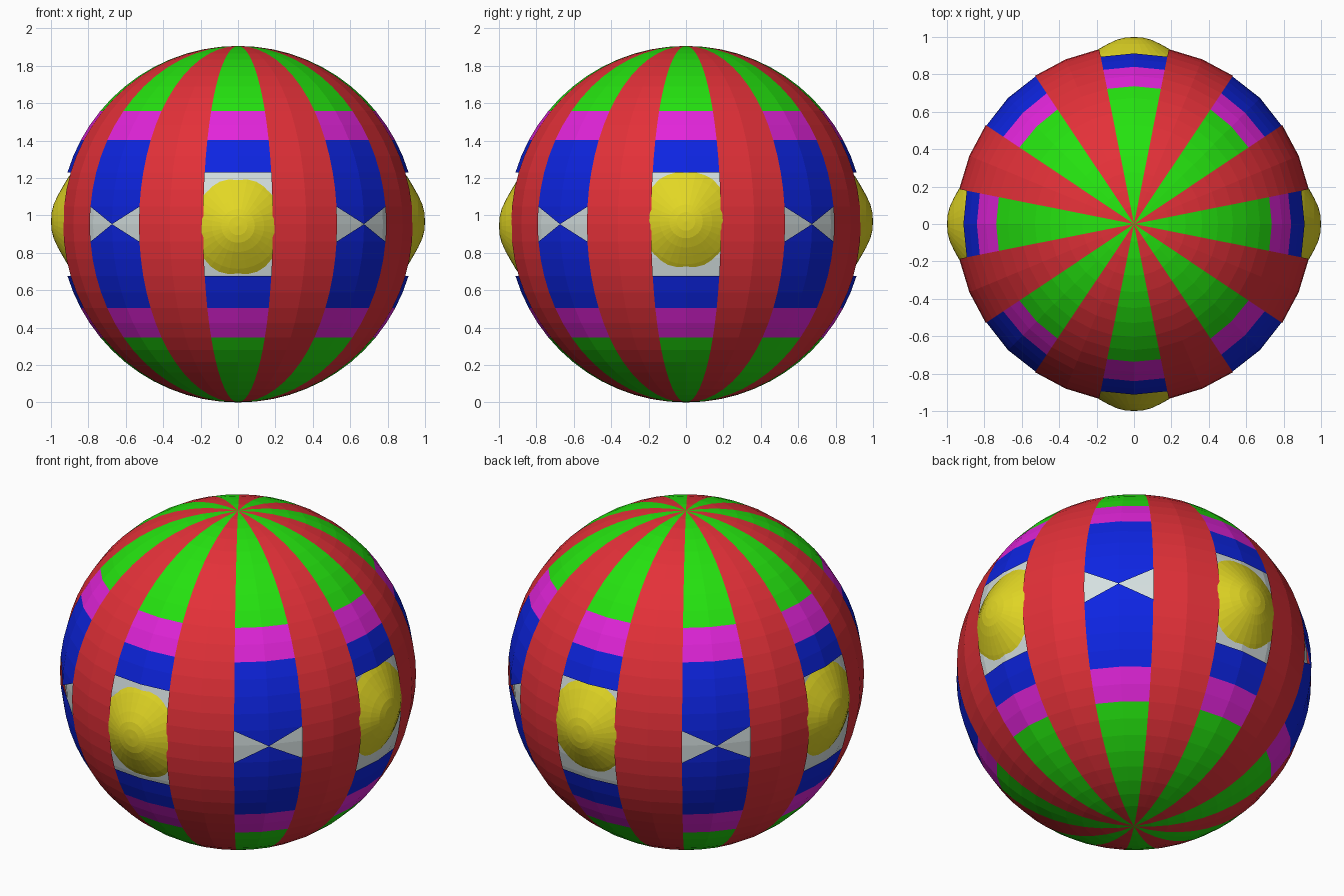
import bpy, bmesh, math
from mathutils import Matrix, Vector

if "Cube" in bpy.data.objects:
    bpy.data.objects.remove(bpy.data.objects["Cube"])

R, CZ = 0.953, 0.953
SEG, RINGS = 32, 32


def material(name, rgb):
    m = bpy.data.materials.new(name)
    m.diffuse_color = (*rgb, 1)
    m.use_nodes = True
    m.node_tree.nodes["Principled BSDF"].inputs["Base Color"].default_value = m.diffuse_color
    return m


red = material("red", (0.77, 0.03, 0.04))
green = material("green", (0.018, 0.76, 0.005))
magenta = material("magenta", (0.76, 0.018, 0.70))
blue = material("blue", (0.004, 0.018, 0.76))
yellow = material("yellow", (0.76, 0.68, 0.018))
white = material("pale grey", (0.66, 0.74, 0.74))


def finish(bm, name, mats):
    bmesh.ops.remove_doubles(bm, verts=bm.verts, dist=1e-4)
    bmesh.ops.recalc_face_normals(bm, faces=bm.faces)
    me = bpy.data.meshes.new(name)
    bm.to_mesh(me)
    bm.free()
    for m in mats:
        me.materials.append(m)
    ob = bpy.data.objects.new(name, me)
    bpy.context.collection.objects.link(ob)
    return ob


def point(i, j):
    """Point on the ball: i steps around, j steps above the equator."""
    a, t = math.tau * i / SEG, math.pi * j / RINGS
    return Vector((R * math.cos(t) * math.cos(a),
                   R * math.cos(t) * math.sin(a), CZ + R * math.sin(t)))


# Striped shell: red gores alternate with banded gores
bm = bmesh.new()
for i in range(SEG):
    gore = ((i + 1) // 2) % 16
    for j in range(-RINGS // 2, RINGS // 2):
        lat = abs(j + 0.5)
        corners = [(i, j), (i + 1, j), (i + 1, j + 1), (i, j + 1)]
        if gore % 2:
            mat = 0
        else:
            mat = 1 if lat > 7 else 2 if lat > 5 else 3
            if gore % 4 == 0 and lat < 3:
                continue                      # square window
            if gore % 4 == 2 and lat < 1:     # bow-tie window
                edge = i if i % 4 == 3 else i + 1
                corners.remove((edge, 0))
        if j == -RINGS // 2:
            corners = [(i, j), (i + 1, j + 1), (i, j + 1)]
        elif j == RINGS // 2 - 1:
            corners = [(i, j), (i + 1, j), (i, j + 1)]
        f = bm.faces.new([bm.verts.new(point(*c)) for c in corners])
        f.material_index = mat
finish(bm, "striped_shell", [red, green, magenta, blue])

# Pale inner ball seen through the windows
bm = bmesh.new()
bmesh.ops.create_uvsphere(bm, u_segments=SEG, v_segments=RINGS, radius=0.932,
                          matrix=Matrix.Translation((0, 0, CZ)))
finish(bm, "inner_ball", [white])

# Yellow domes bulging from the four square windows
PROFILE = [(0, 1.0), (0.05, 0.996), (0.09, 0.986), (0.14, 0.963),
           (0.186, 0.937), (0.23, 0.911), (0.267, 0.885)]
for name, turn, z in (("right", 0, 0.968), ("back", 90, 0.968),
                      ("left", 180, 0.968), ("front", 270, 0.944)):
    bm = bmesh.new()
    vs = [bm.verts.new((x, r, 0)) for r, x in PROFILE]
    es = [bm.edges.new(p) for p in zip(vs, vs[1:])]
    bmesh.ops.spin(bm, geom=vs + es, cent=(0, 0, 0), axis=(1, 0, 0),
                   angle=math.tau, steps=32)
    ob = finish(bm, name + "_dome", [yellow])
    if sum(p.normal.x for p in ob.data.polygons) < 0:
        ob.data.flip_normals()
    ob.data.transform(Matrix.Translation((0, 0, z)) @
                      Matrix.Rotation(math.radians(turn), 4, 'Z'))
